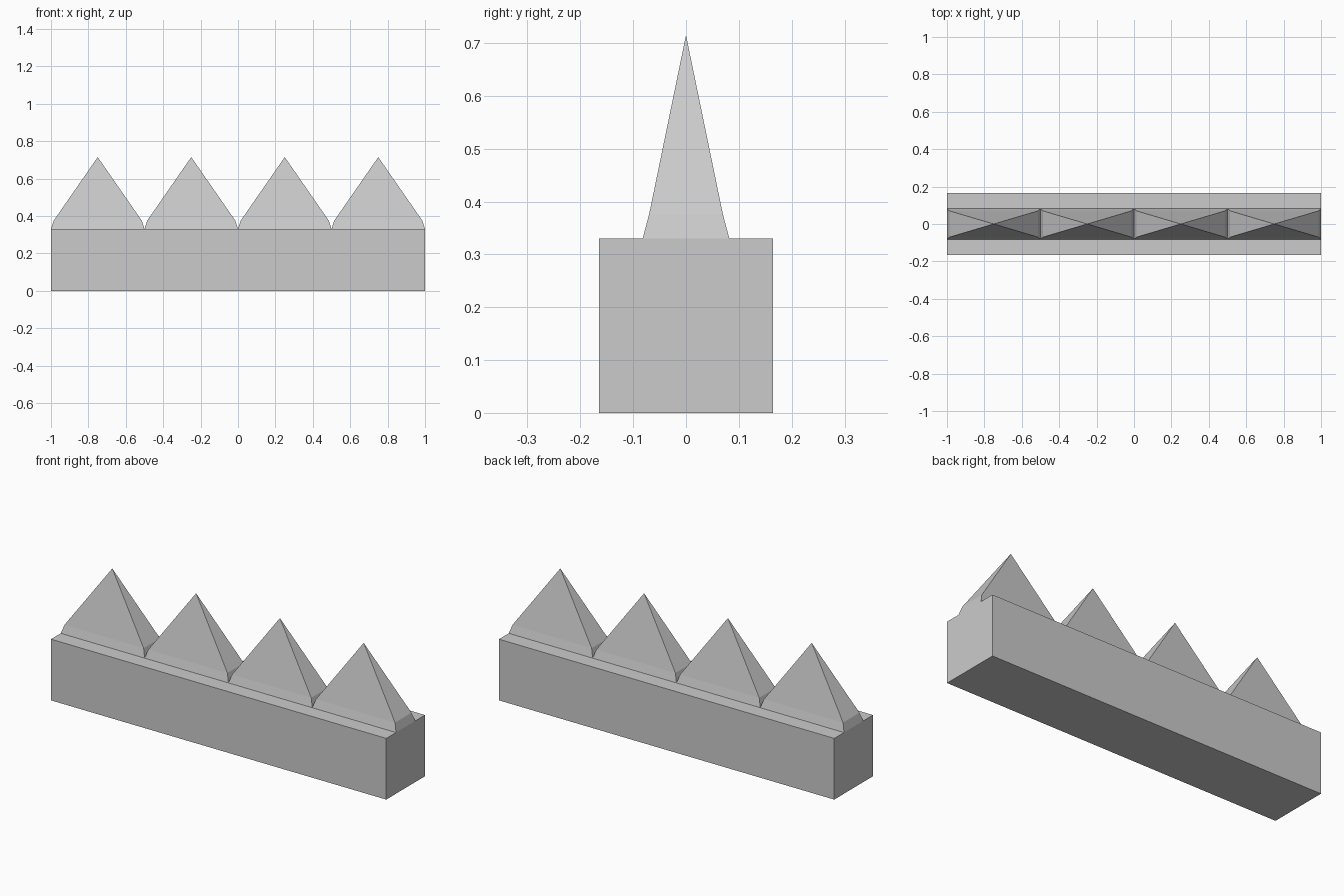
import bpy, bmesh

if "Cube" in bpy.data.objects:
    bpy.data.objects.remove(bpy.data.objects["Cube"])

BASE_H = 0.33
HALF_D = 0.165


def make_object(name, bm):
    bmesh.ops.recalc_face_normals(bm, faces=bm.faces)
    mesh = bpy.data.meshes.new(name)
    bm.to_mesh(mesh)
    bm.free()
    obj = bpy.data.objects.new(name, mesh)
    bpy.context.collection.objects.link(obj)
    return obj


def ring(bm, cx, hx, hy, z):
    return [bm.verts.new((cx + sx * hx, sy * hy, z))
            for sx, sy in ((-1, -1), (1, -1), (1, 1), (-1, 1))]


# Rectangular base bar
bm = bmesh.new()
low = ring(bm, 0, 1, HALF_D, 0)
high = ring(bm, 0, 1, HALF_D, BASE_H)
bm.faces.new(low)
bm.faces.new(high)
for i in range(4):
    j = (i + 1) % 4
    bm.faces.new((low[i], low[j], high[j], high[i]))
make_object("base_bar", bm)

# Four pyramid spikes, each with a short steep skirt
for n in range(4):
    cx = -0.75 + 0.5 * n
    bm = bmesh.new()
    foot = ring(bm, cx, 0.25, 0.082, BASE_H)
    skirt = ring(bm, cx, 0.236, 0.070, 0.375)
    tip = bm.verts.new((cx, 0, 0.715))
    bm.faces.new(foot)
    for i in range(4):
        j = (i + 1) % 4
        bm.faces.new((foot[i], foot[j], skirt[j], skirt[i]))
        bm.faces.new((skirt[i], skirt[j], tip))
    make_object(f"spike_{n + 1}", bm)
